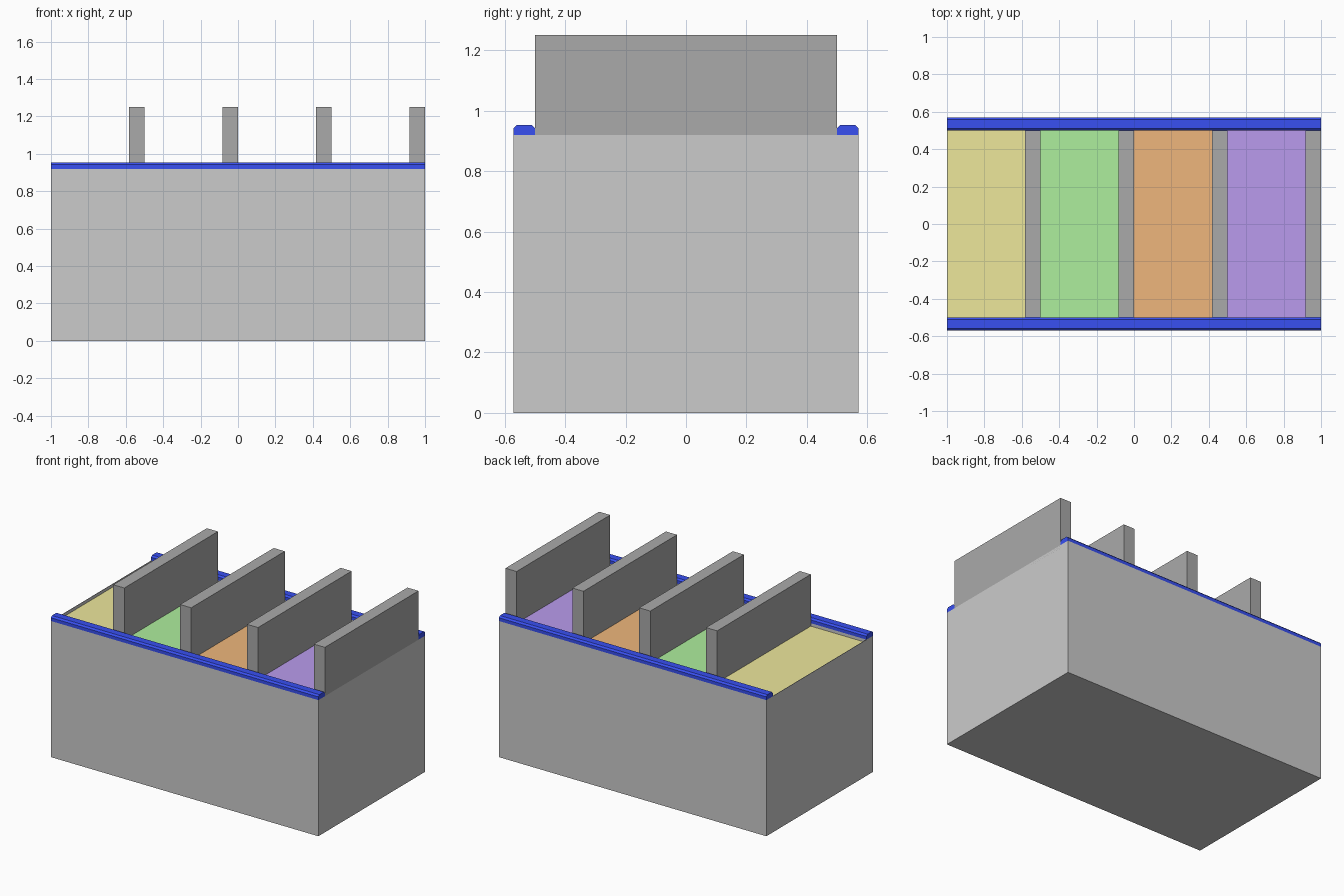
import bpy, bmesh

if "Cube" in bpy.data.objects:
    bpy.data.objects.remove(bpy.data.objects["Cube"])


def material(name, rgb):
    m = bpy.data.materials.new(name)
    m.diffuse_color = (*rgb, 1)
    m.use_nodes = True
    m.node_tree.nodes["Principled BSDF"].inputs["Base Color"].default_value = m.diffuse_color
    return m


def finish(bm, name, mat=None):
    bmesh.ops.recalc_face_normals(bm, faces=bm.faces)
    mesh = bpy.data.meshes.new(name)
    bm.to_mesh(mesh)
    bm.free()
    obj = bpy.data.objects.new(name, mesh)
    bpy.context.collection.objects.link(obj)
    if mat:
        mesh.materials.append(mat)
    return obj


def box_mesh(lo, hi):
    bm = bmesh.new()
    bmesh.ops.create_cube(bm, size=1)
    for v in bm.verts:
        v.co = [(a + b) / 2 + c * (b - a) for a, b, c in zip(lo, hi, v.co)]
    return bm


HALF_X, HALF_Y, INNER_Y = 1.0, 0.57, 0.5
RIM, FLOOR, TOP = 0.92, 0.90, 1.25
DIV_W = 0.083

# Cabinet: box with a shallow recess in its top
bm = box_mesh((-HALF_X, -HALF_Y, 0), (HALF_X, HALF_Y, RIM))
top = max(bm.faces, key=lambda f: f.calc_center_median().z)
bmesh.ops.inset_region(bm, faces=[top], thickness=0.004)
for v in top.verts:
    v.co.y = INNER_Y if v.co.y > 0 else -INNER_Y
inner = bmesh.ops.extrude_discrete_faces(bm, faces=[top])["faces"][0]
for v in inner.verts:
    v.co.z = FLOOR - 0.004
finish(bm, "cabinet")

# Bevelled rails along both long edges
blue = material("rail_blue", (0.04, 0.08, 0.88))
profile = [(0.5, 0.92), (0.57, 0.92), (0.57, 0.942),
           (0.559, 0.953), (0.511, 0.953), (0.5, 0.942)]
for side, name in ((-1, "front_rail"), (1, "back_rail")):
    bm = bmesh.new()
    face = bm.faces.new([bm.verts.new((-HALF_X, side * y, z)) for y, z in profile])
    ext = bmesh.ops.extrude_face_region(bm, geom=[face], use_keep_orig=True)
    moved = [g for g in ext["geom"] if isinstance(g, bmesh.types.BMVert)]
    bmesh.ops.translate(bm, verts=moved, vec=(2 * HALF_X, 0, 0))
    finish(bm, name, blue)

# Coloured compartment floors, each followed by an upright divider
dark = material("divider_grey", (0.4, 0.4, 0.4))
colours = {"yellow": (0.85, 0.8, 0.33), "green": (0.42, 0.86, 0.34),
           "orange": (0.86, 0.47, 0.2), "purple": (0.49, 0.33, 0.85)}
for i, (name, rgb) in enumerate(colours.items()):
    x0 = -HALF_X + 0.5 * i
    x1 = x0 + 0.5
    start = x0 + (0.004 if i == 0 else 0)
    finish(box_mesh((start, -INNER_Y, FLOOR - 0.004), (x1 - DIV_W, INNER_Y, FLOOR)),
           name + "_floor", material(name, rgb))
    finish(box_mesh((x1 - DIV_W, -INNER_Y, FLOOR - 0.004), (x1, INNER_Y, TOP)),
           f"divider_{i + 1}", dark)
